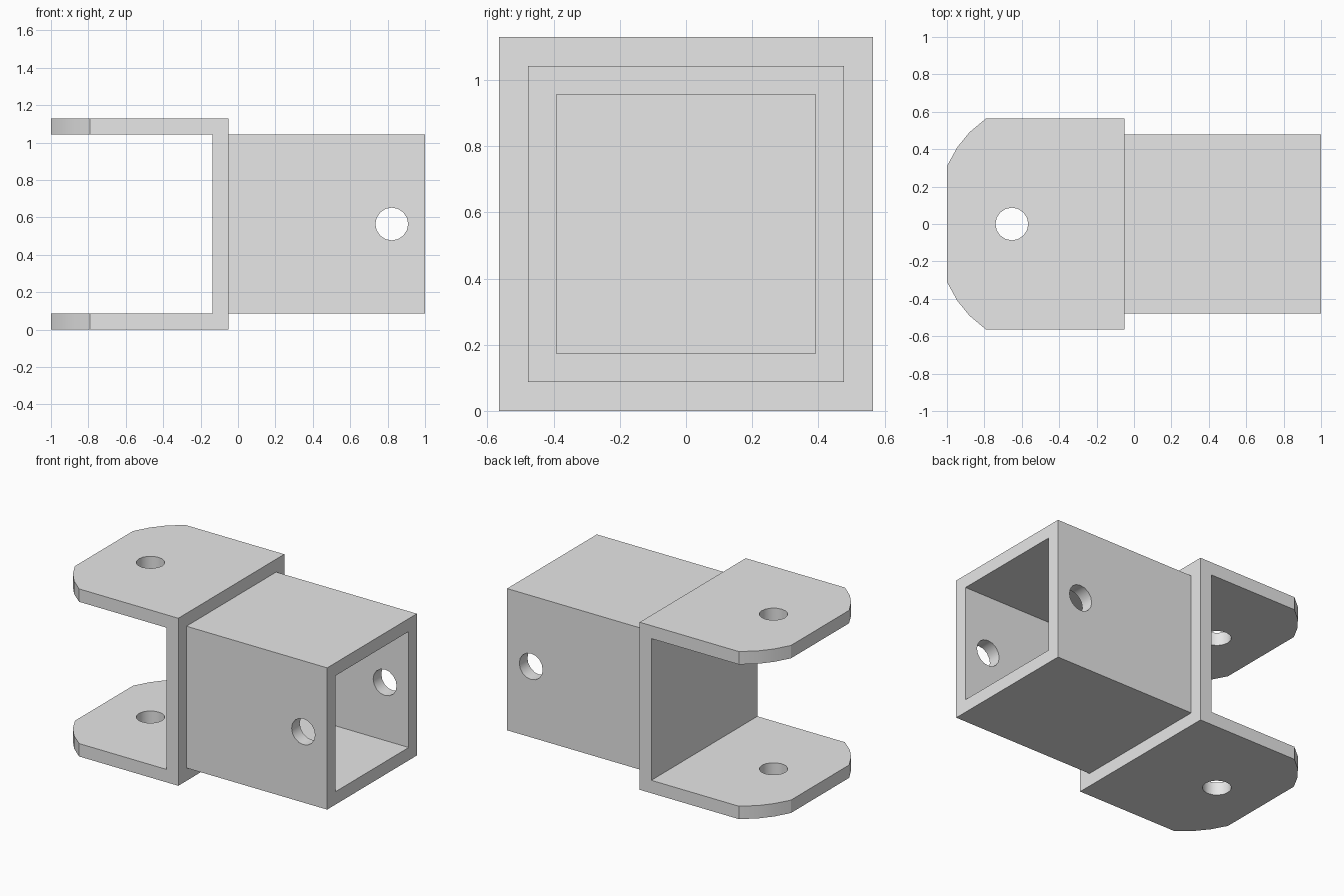
import bpy, bmesh
from math import radians
from mathutils import Matrix

if "Cube" in bpy.data.objects:
    bpy.data.objects.remove(bpy.data.objects["Cube"], do_unlink=True)

HEIGHT = 1.13
MID = HEIGHT / 2
HALF = HEIGHT / 2          # half width of the bracket
WALL = 0.087
TUBE = HALF - WALL         # half width of the tube
WEB_X = -0.05              # bracket face that carries the tube
HOLE_R = 0.0875

grey = bpy.data.materials.new("plain_grey")
grey.use_nodes = True
grey.diffuse_color = (0.8, 0.8, 0.8, 1)
grey.node_tree.nodes["Principled BSDF"].inputs["Base Color"].default_value = (0.8, 0.8, 0.8, 1)


def finish(name, bm):
    bmesh.ops.recalc_face_normals(bm, faces=bm.faces)
    mesh = bpy.data.meshes.new(name)
    bm.to_mesh(mesh)
    bm.free()
    mesh.materials.append(grey)
    obj = bpy.data.objects.new(name, mesh)
    bpy.context.collection.objects.link(obj)
    return obj


def prism(name, outline, z0, z1):
    bm = bmesh.new()
    face = bm.faces.new([bm.verts.new((x, y, z0)) for x, y in outline])
    top = bmesh.ops.extrude_face_region(bm, geom=[face])["geom"]
    verts = [v for v in top if isinstance(v, bmesh.types.BMVert)]
    bmesh.ops.translate(bm, verts=verts, vec=(0, 0, z1 - z0))
    return finish(name, bm)


def box(name, x0, x1, half_y, z0, z1):
    outline = [(x0, -half_y), (x1, -half_y), (x1, half_y), (x0, half_y)]
    return prism(name, outline, z0, z1)


def pin(name, x, axis):
    bm = bmesh.new()
    turn = Matrix.Rotation(radians(90), 4, "X") if axis == "Y" else Matrix()
    bmesh.ops.create_cone(bm, cap_ends=True, segments=16, radius1=HOLE_R,
                          radius2=HOLE_R, depth=3,
                          matrix=Matrix.Translation((x, 0, MID)) @ turn)
    return finish(name, bm)


def carve(obj, cutters):
    bpy.ops.object.select_all(action="DESELECT")
    bpy.context.view_layer.objects.active = obj
    obj.select_set(True)
    for cutter in cutters:
        cutter.hide_render = True
        mod = obj.modifiers.new("cut", "BOOLEAN")
        mod.operation = "DIFFERENCE"
        mod.solver = "EXACT"
        mod.object = cutter
        bpy.ops.object.modifier_apply(modifier=mod.name)
        bpy.data.objects.remove(cutter, do_unlink=True)
    bpy.ops.object.shade_smooth_by_angle(angle=radians(28))


# Fork bracket: rounded plan outline, opened out between two tabs, with a pin hole
side = [(WEB_X, HALF), (-0.79, HALF), (-0.88, 0.49), (-0.945, 0.41), (-1, 0.31)]
outline = side + [(x, -y) for x, y in reversed(side)]
fork = prism("fork_bracket", outline, 0, HEIGHT)
carve(fork, [box("fork_opening", -2, WEB_X - WALL, 1, WALL, HEIGHT - WALL),
             pin("fork_pin", -0.653, "Z")])

# Square tube socket: open at the far end, with a cross hole
tube = box("square_tube", WEB_X, 1, TUBE, WALL, HEIGHT - WALL)
carve(tube, [box("tube_bore", -1, 2, TUBE - WALL, 2 * WALL, HEIGHT - 2 * WALL),
             pin("tube_pin", 0.822, "Y")])
